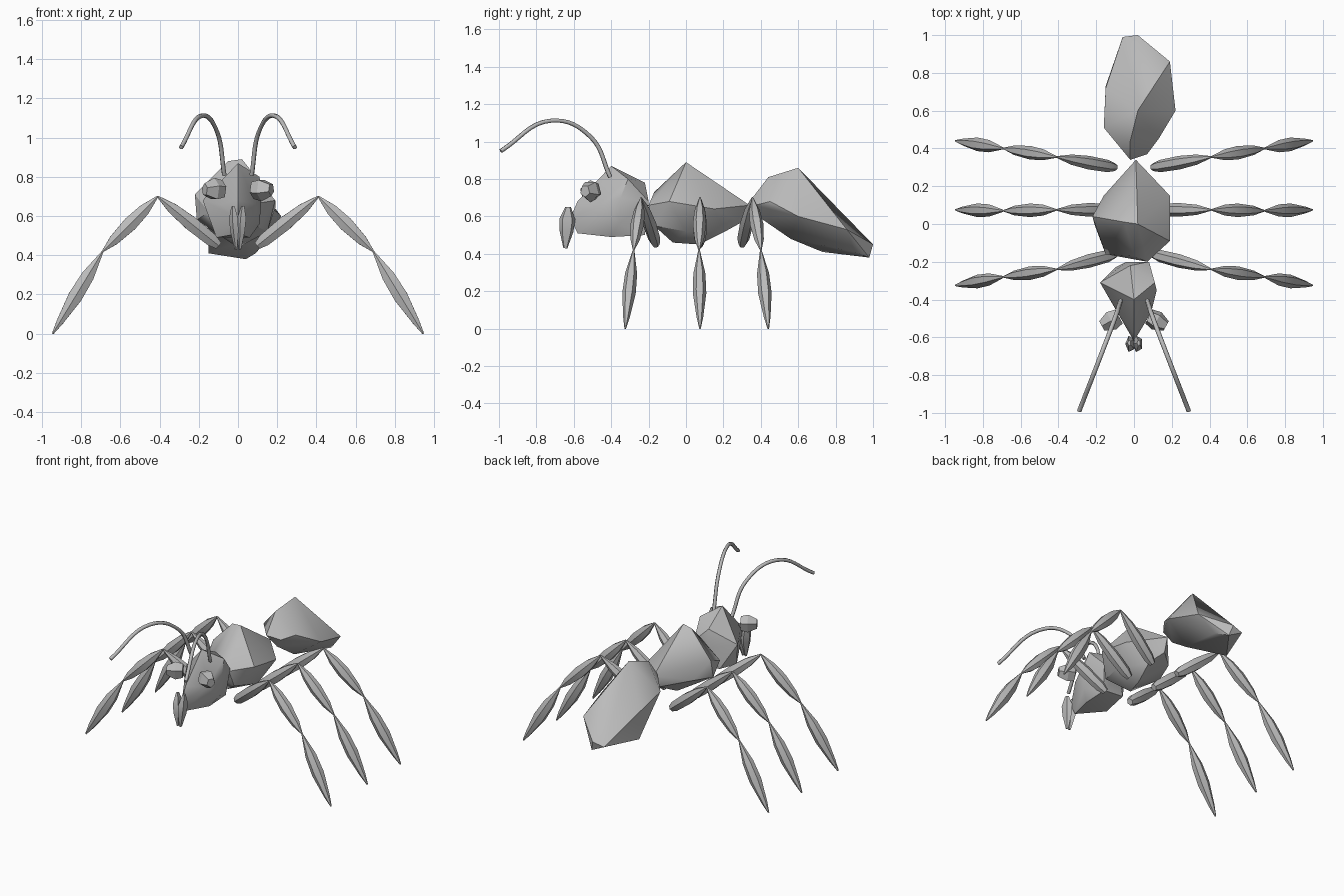
import bpy
import bmesh
import math
from mathutils import Vector

cube = bpy.data.objects.get("Cube")
if cube:
    bpy.data.objects.remove(cube)

# One flat grey for the whole insect
GREY = (0.5, 0.5, 0.5, 1.0)
shell = bpy.data.materials.new("shell grey")
shell.use_nodes = True
shell.diffuse_color = GREY
shell.node_tree.nodes["Principled BSDF"].inputs["Base Color"].default_value = GREY


def finish(name, bm, angle):
    """Turn a bmesh into a named, shaded object."""
    bmesh.ops.recalc_face_normals(bm, faces=bm.faces)
    mesh = bpy.data.meshes.new(name)
    bm.to_mesh(mesh)
    bm.free()
    mesh.materials.append(shell)
    obj = bpy.data.objects.new(name, mesh)
    bpy.context.collection.objects.link(obj)
    bpy.ops.object.select_all(action='DESELECT')
    obj.select_set(True)
    bpy.context.view_layer.objects.active = obj
    bpy.ops.object.shade_smooth_by_angle(angle=math.radians(angle))
    return obj


def faceted_body(name, corners):
    """Chunky convex body from corner points given in hundredths."""
    bm = bmesh.new()
    for corner in corners:
        bm.verts.new(Vector(corner) / 100)
    hull = bmesh.ops.convex_hull(bm, input=bm.verts)
    loose = {g for g in hull["geom_interior"] if isinstance(g, bmesh.types.BMVert)}
    bmesh.ops.delete(bm, geom=list(loose), context='VERTS')
    bmesh.ops.dissolve_limit(bm, angle_limit=math.radians(4), verts=bm.verts, edges=bm.edges)
    return finish(name, bm, 35)


def add_spindle(bm, start, end, profile, width, depth, sides=6):
    """Tapered segment; profile holds (distance along, relative radius)."""
    start, end = Vector(start), Vector(end)
    axis = (end - start).normalized()
    across = axis.cross(Vector((0, 1, 0))).normalized()
    side = axis.cross(across)
    rings = []
    for along, scale in profile:
        centre = start.lerp(end, along)
        ring = []
        for i in range(sides):
            a = math.tau * (i + 0.5) / sides
            offset = across * (math.cos(a) * depth) + side * (math.sin(a) * width)
            ring.append(bm.verts.new(centre + offset * scale))
        rings.append(ring)
    for lower, upper in zip(rings, rings[1:]):
        for i in range(sides):
            j = (i + 1) % sides
            bm.faces.new((lower[i], lower[j], upper[j], upper[i]))
    bm.faces.new(rings[0])
    bm.faces.new(rings[-1])


# Body: abdomen, thorax and head
faceted_body("abdomen", [
    (-2, 34, 68), (7, 37, 66), (-2, 44, 81), (2, 60, 86), (-16, 51, 66),
    (13, 45, 68), (22, 60, 60), (19, 86, 53), (-15, 72, 60), (-15, 73, 41),
    (2, 100, 45), (-6, 99, 43), (4, 98, 38), (9, 90, 41), (4, 56, 48), (2, 40, 59)])
faceted_body("thorax", [
    (2, 0, 89), (-5, 1, 88), (0, -17, 73), (7, -20, 66), (-15, -16, 62),
    (9, -17, 55), (-22, 4, 71), (-21, 0, 58), (19, -9, 68), (19, 15, 64),
    (15, 0, 52), (-16, 15, 60), (1, 34, 66), (0, 30, 57), (-3, -7, 46),
    (2, 7, 45), (5, 21, 52)])
faceted_body("head", [
    (0, -40, 87), (-2, -22, 78), (8, -20, 68), (-4, -20, 66), (-18, -31, 68),
    (12, -35, 70), (11, -31, 80), (-10, -23, 52), (6, -22, 50), (11, -36, 56),
    (-11, -40, 49), (6, -40, 49), (0, -58, 51), (0, -62, 59), (9, -47, 66),
    (-9, -46, 66), (0, -58, 68)])

# Profiles for the leg segments, mandibles and eyes
THIGH = ((0, 0.55), (0.12, 0.9), (0.45, 1), (0.75, 0.75), (1, 0.12))
SHIN = ((0, 0.12), (0.25, 0.8), (0.5, 1), (0.8, 0.7), (1, 0.12))
FOOT = ((0, 0.12), (0.3, 0.9), (0.55, 1), (0.85, 0.5), (1, 0.12))
JAW = ((0, 0.35), (0.3, 1), (0.6, 0.85), (1, 0.25))
EYE = ((0, 0.8), (0.45, 1), (1, 0.55))

# Depth positions of hip, knee, ankle and toe for each leg pair
LEG_Y = {
    "front": (-0.16, -0.24, -0.28, -0.325),
    "middle": (0.075, 0.075, 0.07, 0.075),
    "rear": (0.30, 0.355, 0.40, 0.44),
}
LEG_XZ = ((0.10, 0.45), (0.41, 0.70), (0.69, 0.42), (0.945, 0.0))

for label, s in (("left", 1), ("right", -1)):
    # Legs, three spindles each
    for pair, depths in LEG_Y.items():
        joints = [(s * x, y, z) for (x, z), y in zip(LEG_XZ, depths)]
        bm = bmesh.new()
        for a, b, profile in zip(joints, joints[1:], (THIGH, SHIN, FOOT)):
            add_spindle(bm, a, b, profile, 0.036, 0.042)
        finish(f"{pair}_leg_{label}", bm, 35)

    # Eye, a stubby block pointing out and forward
    bm = bmesh.new()
    add_spindle(bm, (s * 0.08, -0.49, 0.735), (s * 0.17, -0.54, 0.735), EYE, 0.055, 0.06, 5)
    finish(f"eye_{label}", bm, 20)

    # Mandible
    bm = bmesh.new()
    add_spindle(bm, (s * 0.025, -0.63, 0.65), (s * 0.01, -0.645, 0.43), JAW, 0.045, 0.026, 5)
    finish(f"mandible_{label}", bm, 30)

    # Antenna, a thin arched tube
    curve = bpy.data.curves.new(f"antenna_{label}", 'CURVE')
    curve.dimensions = '3D'
    curve.bevel_depth = 0.012
    curve.bevel_resolution = 1
    curve.resolution_u = 8
    curve.use_fill_caps = True
    spline = curve.splines.new('BEZIER')
    path = ((0.07, -0.405, 0.81), (0.105, -0.51, 1.025), (0.185, -0.72, 1.112), (0.29, -0.99, 0.95))
    spline.bezier_points.add(len(path) - 1)
    for point, (x, y, z) in zip(spline.bezier_points, path):
        point.co = (s * x, y, z)
        point.handle_left_type = point.handle_right_type = 'AUTO'
    curve.materials.append(shell)
    antenna = bpy.data.objects.new(f"antenna_{label}", curve)
    bpy.context.collection.objects.link(antenna)
